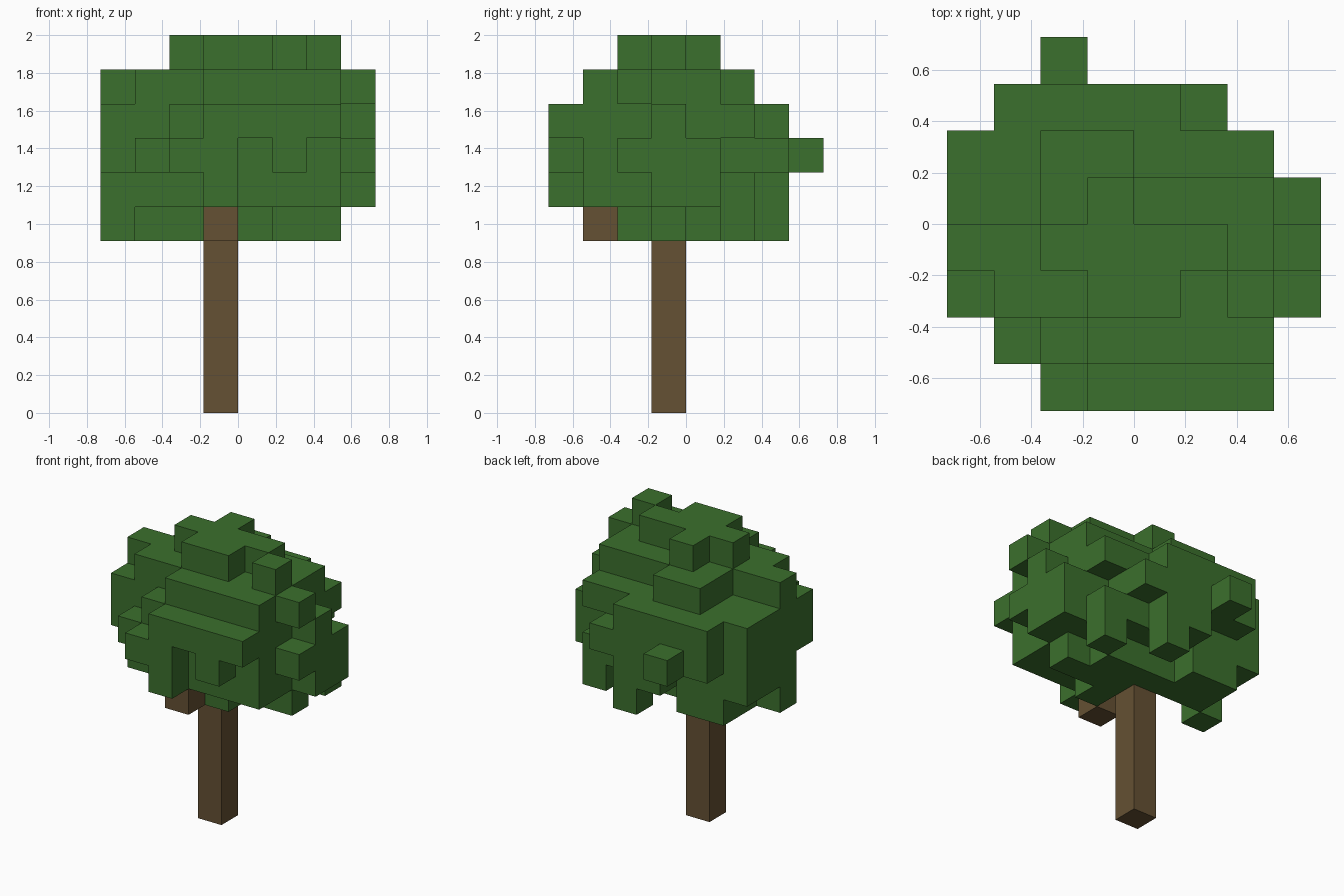
import bpy
import bmesh
from mathutils import Vector

cube = bpy.data.objects.get("Cube")
if cube:
    bpy.data.objects.remove(cube, do_unlink=True)

U = 2 / 11  # edge length of one block

# Canopy layers from bottom to top; rows run back to front, columns along x
CANOPY = [
    ["........", "....#...", ".##...#.", ".#####..",
     "#..####.", "....#...", "........", "........"],
    ["........", "...##...", "#######.", "########",
     "########", "...####.", "...####.", "...#...."],
    ["..#.....", ".#####..", "######..", "########",
     "########", "########", ".######.", "..##.#.."],
    ["........", ".####...", "#######.", "#######.",
     "########", "#######.", "..#####.", "...####."],
    ["........", "........", "..##....", "..#####.",
     "#######.", ".#######", "...####.", "........"],
    ["........", "........", "........", "...#....",
     "..####..", "...##.#.", "........", "........"],
]


def make_material(name, rgb):
    mat = bpy.data.materials.new(name)
    mat.use_nodes = True
    mat.diffuse_color = (*rgb, 1)
    bsdf = mat.node_tree.nodes["Principled BSDF"]
    bsdf.inputs["Base Color"].default_value = (*rgb, 1)
    bsdf.inputs["Roughness"].default_value = 1
    return mat


def block_mesh(name, cells, solid, mat):
    """Skin a set of blocks, leaving out faces that touch another block."""
    bm = bmesh.new()
    for cell in cells:
        centre = Vector(cell) + Vector((0.5, 0.5, 0.5))
        for axis in range(3):
            for sign in (-1, 1):
                n = Vector((0, 0, 0))
                n[axis] = sign
                if tuple(int(c + d) for c, d in zip(cell, n)) in solid:
                    continue
                a = Vector((0, 0, 0))
                a[(axis + 1) % 3] = 0.5
                b = n.cross(a)
                mid = centre + n / 2
                corners = (mid - a - b, mid + a - b, mid + a + b, mid - a + b)
                bm.faces.new([bm.verts.new(c * U) for c in corners])
    bmesh.ops.remove_doubles(bm, verts=bm.verts, dist=U / 100)
    mesh = bpy.data.meshes.new(name)
    bm.to_mesh(mesh)
    bm.free()
    mesh.materials.append(mat)
    obj = bpy.data.objects.new(name, mesh)
    bpy.context.collection.objects.link(obj)
    return obj


leaf_green = make_material("leaf green", (0.044, 0.162, 0.026))
bark_brown = make_material("bark brown", (0.130, 0.082, 0.033))

# Blocks of each part
trunk = {(-1, -1, z) for z in range(5)}
branch = {(-1, -3, 5)}
leaves = {(col - 4, 3 - row, 5 + level)
          for level, layer in enumerate(CANOPY)
          for row, line in enumerate(layer)
          for col, mark in enumerate(line) if mark == "#"}
solid = trunk | branch | leaves

block_mesh("trunk", trunk, solid, bark_brown)
block_mesh("branch_stub", branch, solid, bark_brown)
block_mesh("leaf_canopy", leaves, solid, leaf_green)
